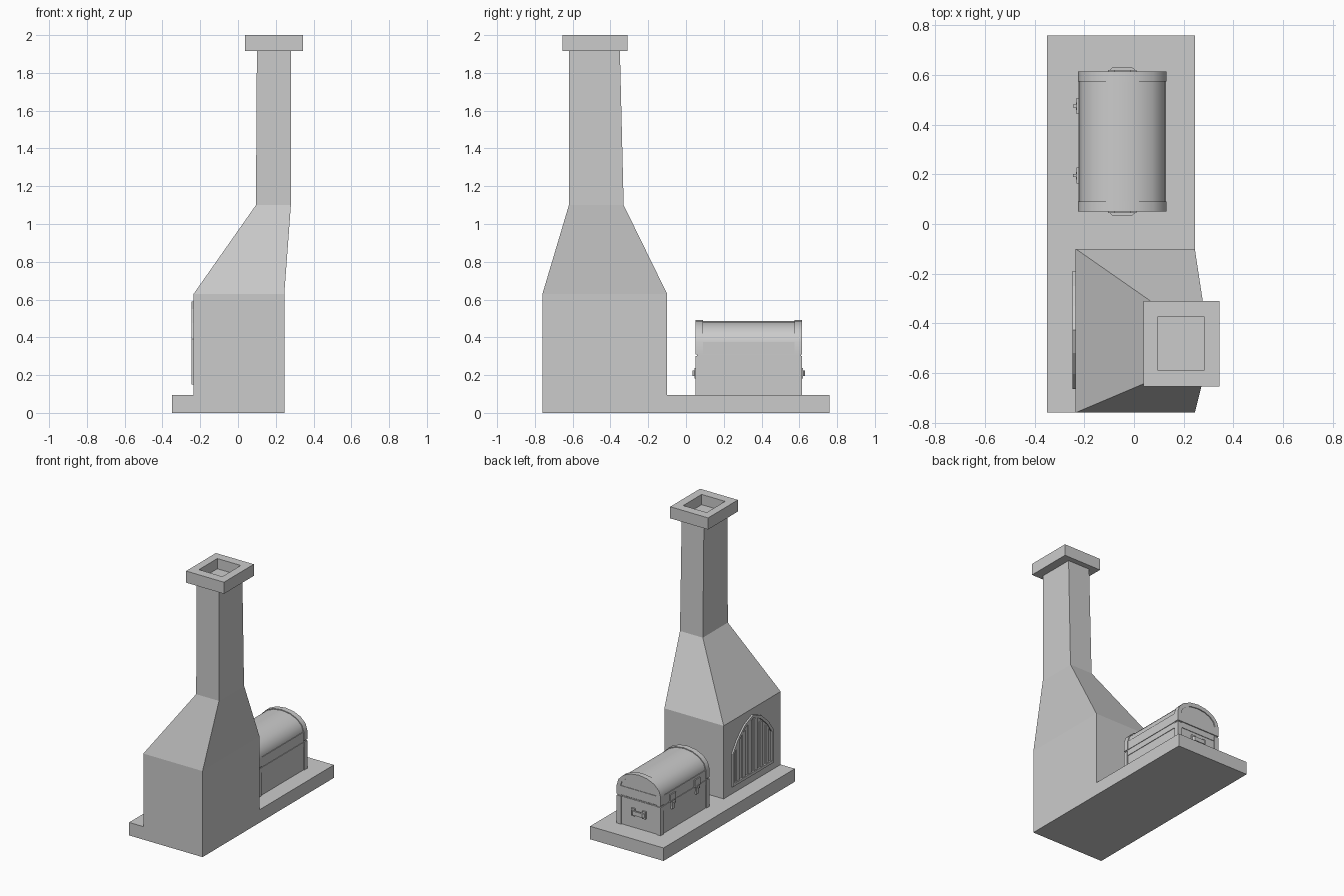
import bpy, bmesh, math

if "Cube" in bpy.data.objects:
    bpy.data.objects.remove(bpy.data.objects["Cube"])


def make(name, verts, faces):
    me = bpy.data.meshes.new(name)
    bm = bmesh.new()
    vs = [bm.verts.new(v) for v in verts]
    for f in faces:
        bm.faces.new([vs[i] for i in f])
    bmesh.ops.recalc_face_normals(bm, faces=bm.faces)
    bm.to_mesh(me)
    bm.free()
    ob = bpy.data.objects.new(name, me)
    bpy.context.collection.objects.link(ob)
    return ob


def loft(name, rings, caps=True, closed=False):
    n = len(rings[0])
    verts = [v for r in rings for v in r]
    m = len(rings)
    faces = []
    for k in range(m if closed else m - 1):
        a, b = k * n, ((k + 1) % m) * n
        faces += [(a + i, a + (i + 1) % n, b + (i + 1) % n, b + i) for i in range(n)]
    if caps and not closed:
        faces += [tuple(range(n)), tuple(range((m - 1) * n, m * n))]
    return make(name, verts, faces)


def rect(x0, x1, y0, y1, z):
    return [(x0, y0, z), (x1, y0, z), (x1, y1, z), (x0, y1, z)]


def box(name, x0, x1, y0, y1, z0, z1):
    return loft(name, [rect(x0, x1, y0, y1, z0), rect(x0, x1, y0, y1, z1)])


def prism_y(name, prof, y0, y1):
    return loft(name, [[(x, y, z) for x, z in prof] for y in (y0, y1)])


def prism_x(name, prof, x0, x1):
    return loft(name, [[(x, y, z) for y, z in prof] for x in (x0, x1)])


# Base slab
box("base_slab", -0.35, 0.245, -0.76, 0.76, 0, 0.095)

# Furnace body tapering into the chimney
loft("furnace_chimney", [
    rect(-0.235, 0.245, -0.76, -0.10, 0),
    rect(-0.235, 0.245, -0.76, -0.10, 0.63),
    rect(0.095, 0.28, -0.62, -0.33, 1.10),
    rect(0.10, 0.28, -0.62, -0.35, 1.92)])

# Hollow cap on the chimney
outer, inner = (0.038, 0.345, -0.655, -0.31), (0.095, 0.285, -0.588, -0.375)
loft("chimney_cap", [rect(*inner, 1.925), rect(*inner, 2.0), rect(*outer, 2.0),
                     rect(*outer, 1.915), rect(0.1, 0.28, -0.62, -0.35, 1.915)])

# Arched furnace door: raised frame, back panel and upright bars
arch = [(-0.19, 0.15), (-0.19, 0.39), (-0.25, 0.475), (-0.33, 0.55), (-0.427, 0.59),
        (-0.52, 0.55), (-0.604, 0.475), (-0.664, 0.39), (-0.664, 0.15)]
hole = [(-0.427 + (y + 0.427) * 0.9, 0.36 + (z - 0.36) * 0.9) for y, z in arch]
loft("door_frame", [[(x, y, z) for y, z in p] for p, x in
                    ((arch, -0.23), (arch, -0.247), (hole, -0.247), (hole, -0.23))],
     closed=True)
for i in range(6):
    y = -0.427 + (i - 2.5) * 0.068
    top = 0.575 - abs(y + 0.427) * 0.7
    box("door_bar", -0.242, -0.23, y - 0.019, y + 0.019, 0.16, top)


# Chest cross-section, inset from the outer shape
CX = -0.047

def lid_profile(d, base):
    pts = [(CX + 0.178 - d, base)]
    for i in range(9):
        a = math.pi * i / 8
        pts.append((CX + (0.178 - d) * math.cos(a), 0.375 + (0.117 - d) * math.sin(a)))
    return pts + [(CX - 0.178 + d, base)]


def smooth(ob):
    bpy.context.view_layer.objects.active = ob
    ob.select_set(True)
    bpy.ops.object.shade_smooth_by_angle(angle=math.radians(35))
    ob.select_set(False)


# Chest box and domed lid
box("chest_box", CX - 0.172, CX + 0.172, 0.057, 0.608, 0.09, 0.305)
smooth(prism_y("chest_lid", lid_profile(0.006, 0.305), 0.057, 0.608))

# Raised bands over the lid ends, with an open arch
for y0, y1 in ((0.05, 0.09), (0.575, 0.615)):
    o, h = lid_profile(0, 0.31), lid_profile(0.03, 0.31)
    smooth(loft("lid_band", [[(x, y, z) for x, z in p] for p, y in
                             ((o, y0), (o, y1), (h, y1), (h, y0))], closed=True))

# Corner posts and rim strips
for x in (CX - 0.178, CX + 0.143):
    for y in (0.05, 0.58):
        box("corner_post", x, x + 0.035, y, y + 0.035, 0.09, 0.30)
for z0, z1 in ((0.265, 0.30), (0.31, 0.375)):
    box("rim_strip", CX - 0.176, CX + 0.176, 0.053, 0.612, z0, z1)

# Front clasps: plate over the seam with a small catch
for y in (0.195, 0.475):
    box("clasp_plate", -0.231, -0.215, y - 0.032, y + 0.032, 0.30, 0.355)
    box("clasp_strap", -0.233, -0.215, y - 0.015, y + 0.015, 0.245, 0.31)
    box("clasp_catch", -0.246, -0.225, y - 0.006, y + 0.006, 0.29, 0.305)

# Handles on both ends of the chest
grip = [(-0.052, 0.0), (-0.052, 0.012), (-0.04, 0.023), (0.04, 0.023), (0.052, 0.012),
        (0.052, 0.0), (0.036, 0.0), (0.036, 0.01), (-0.036, 0.01), (-0.036, 0.0)]
for y, s in ((0.057, -1), (0.608, 1)):
    loft("chest_handle", [[(CX + a, y + s * b, z) for a, b in grip] for z in (0.195, 0.225)])
    for sx in (-1, 1):
        x = CX + sx * 0.044
        box("handle_mount", x - 0.014, x + 0.014, min(y, y + s * 0.012),
            max(y, y + s * 0.012), 0.183, 0.238)
